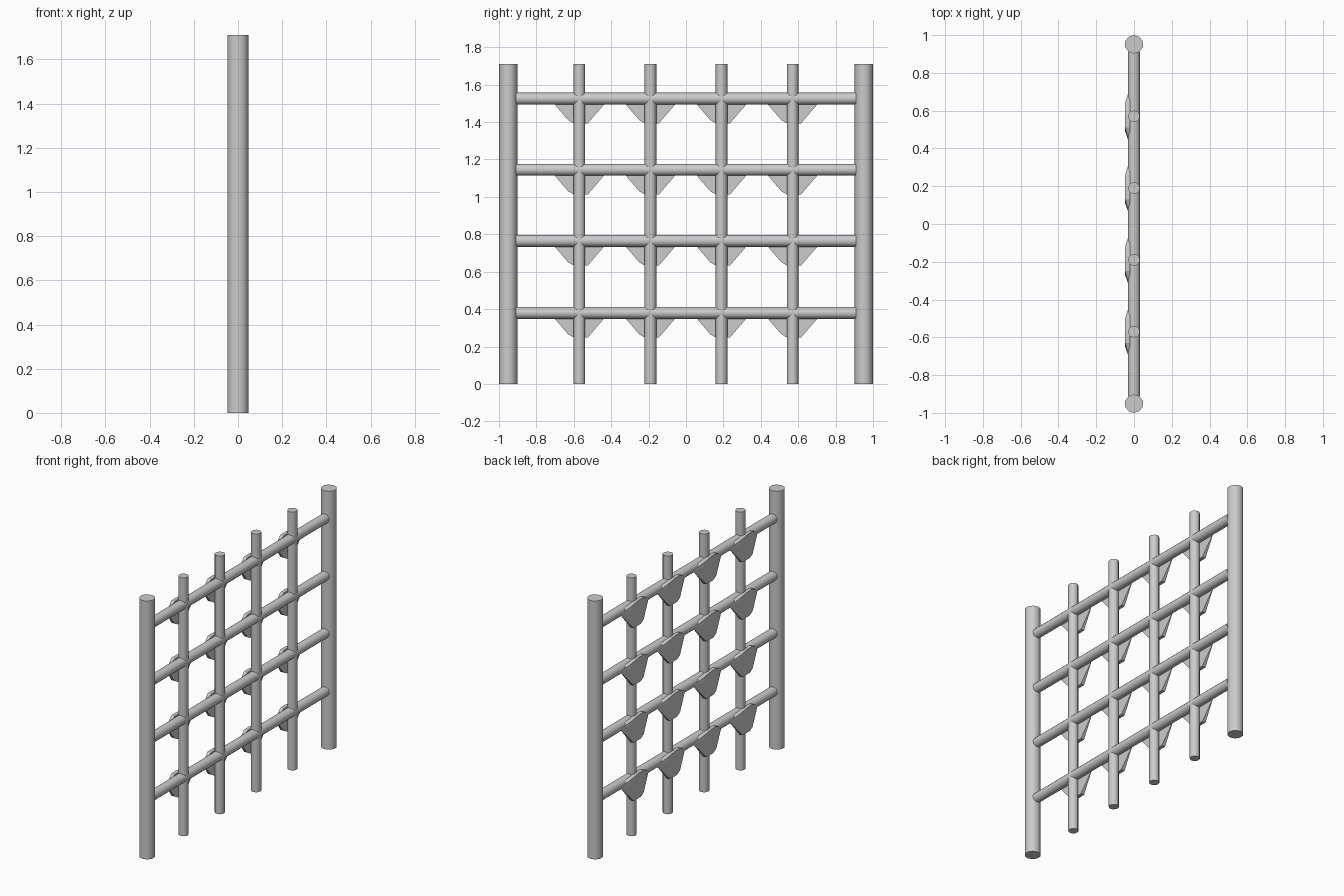
import bpy, bmesh, math

if "Cube" in bpy.data.objects:
    bpy.data.objects.remove(bpy.data.objects["Cube"])

H = 1.71          # overall height
BARS = (-0.57, -0.19, 0.19, 0.57)
RAILS = (0.38, 0.765, 1.145, 1.525)


def rod(name, radius, length, loc, sides, rot=(0, 0, 0)):
    bpy.ops.mesh.primitive_cylinder_add(vertices=sides, radius=radius, depth=length,
                                        location=loc, rotation=rot)
    ob = bpy.context.object
    ob.name = name
    bpy.ops.object.shade_smooth_by_angle(angle=math.radians(40))
    return ob


# End posts
for s in (-1, 1):
    rod("end_post", 0.049, H, (0, s * 0.951, H / 2), 10)

# Upright bars
for y in BARS:
    rod("upright_bar", 0.031, H, (0, y, H / 2), 12)

# Horizontal rails
for z in RAILS:
    rod("rail", 0.032, 1.82, (0, 0, z), 12, (math.pi / 2, 0, 0))

# Shield-shaped joint plates on the back, bulging outwards in the middle
outline = [(-0.15, -0.01), (-0.06, -0.115), (-0.03, -0.132), (0.045, -0.132),
           (0.15, -0.01), (0.1, 0.02), (-0.01, 0.032), (-0.06, 0.032)]
bm = bmesh.new()
for y, z in outline:
    bm.verts.new((-0.022, y, z))
    bm.verts.new((-0.047, max(-0.08, min(0.07, y)), z))
hull = bmesh.ops.convex_hull(bm, input=bm.verts)
bmesh.ops.dissolve_limit(bm, angle_limit=0.02, verts=bm.verts, edges=bm.edges)
bmesh.ops.recalc_face_normals(bm, faces=bm.faces)
plate_mesh = bpy.data.meshes.new("joint_plate")
bm.to_mesh(plate_mesh)
bm.free()
for y in BARS:
    for z in RAILS:
        plate = bpy.data.objects.new("joint_plate", plate_mesh)
        plate.location = (0, y, z)
        bpy.context.collection.objects.link(plate)
